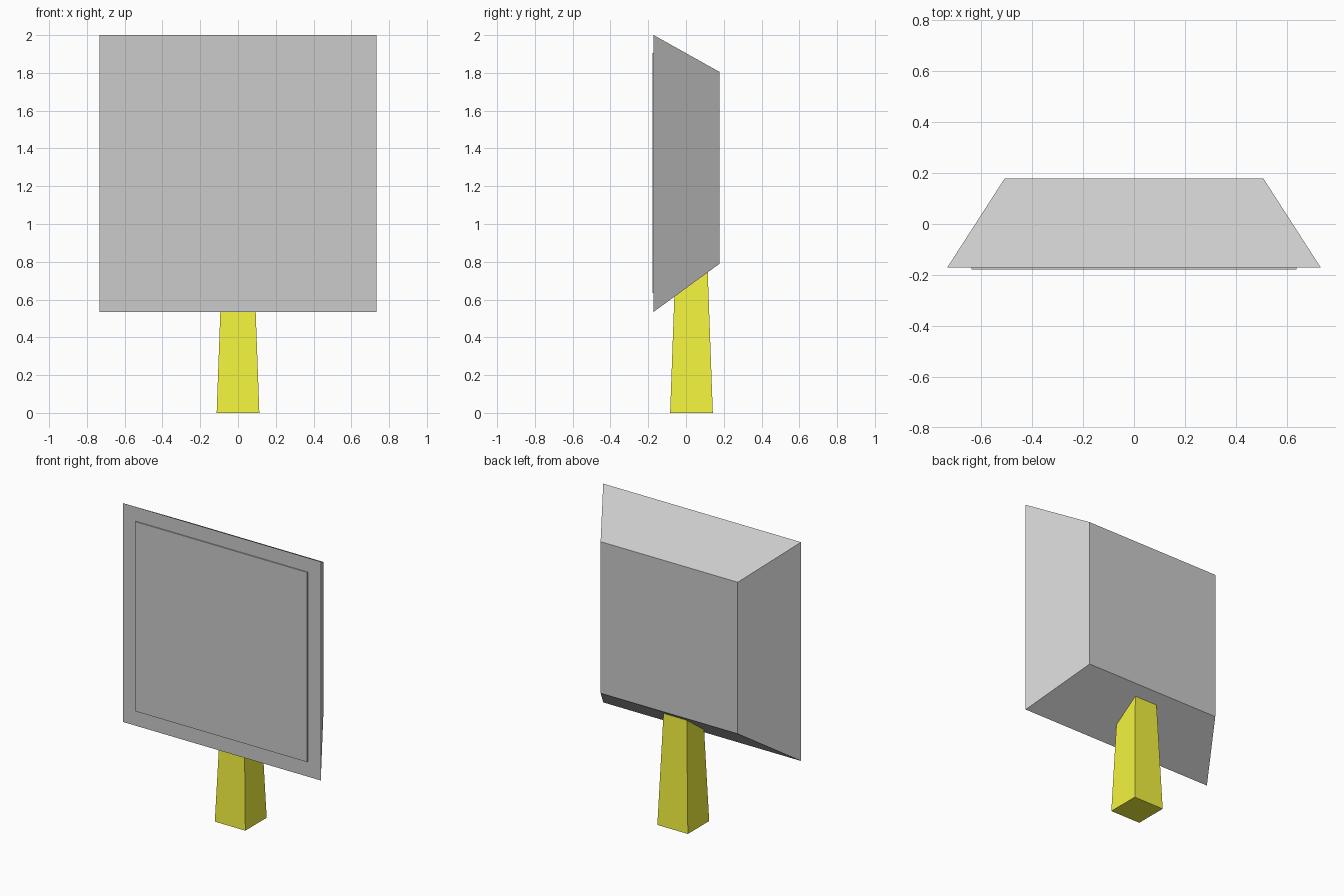
import bpy
import bmesh

if "Cube" in bpy.data.objects:
    bpy.data.objects.remove(bpy.data.objects["Cube"])


def frustum(name, ring_a, ring_b):
    """Solid joining two four-point rings."""
    bm = bmesh.new()
    a = [bm.verts.new(p) for p in ring_a]
    b = [bm.verts.new(p) for p in ring_b]
    bm.faces.new(a)
    bm.faces.new(b)
    for i in range(4):
        j = (i + 1) % 4
        bm.faces.new((a[i], a[j], b[j], b[i]))
    bmesh.ops.recalc_face_normals(bm, faces=bm.faces)
    mesh = bpy.data.meshes.new(name)
    bm.to_mesh(mesh)
    bm.free()
    obj = bpy.data.objects.new(name, mesh)
    bpy.context.collection.objects.link(obj)
    return obj


def upright(half, y, z0, z1):
    return [(-half, y, z0), (half, y, z0), (half, y, z1), (-half, y, z1)]


def level(half, cy, z):
    return [(-half, cy - half, z), (half, cy - half, z),
            (half, cy + half, z), (-half, cy + half, z)]


# Housing, tapering towards the back
frustum("housing", upright(0.733, -0.171, 0.535, 2.0),
        upright(0.508, 0.178, 0.79, 1.805))

# Thin raised panel on the front
frustum("front_panel", upright(0.637, -0.178, 0.635, 1.905),
        upright(0.637, -0.171, 0.635, 1.905))

# Tapered square post, its top sunk into the housing
post = frustum("post", level(0.113, 0.029, 0.0), level(0.084, 0.029, 0.80))
yellow = bpy.data.materials.new("yellow")
yellow.diffuse_color = (0.9, 0.9, 0.05, 1)
yellow.use_nodes = True
yellow.node_tree.nodes["Principled BSDF"].inputs["Base Color"].default_value = yellow.diffuse_color
post.data.materials.append(yellow)
